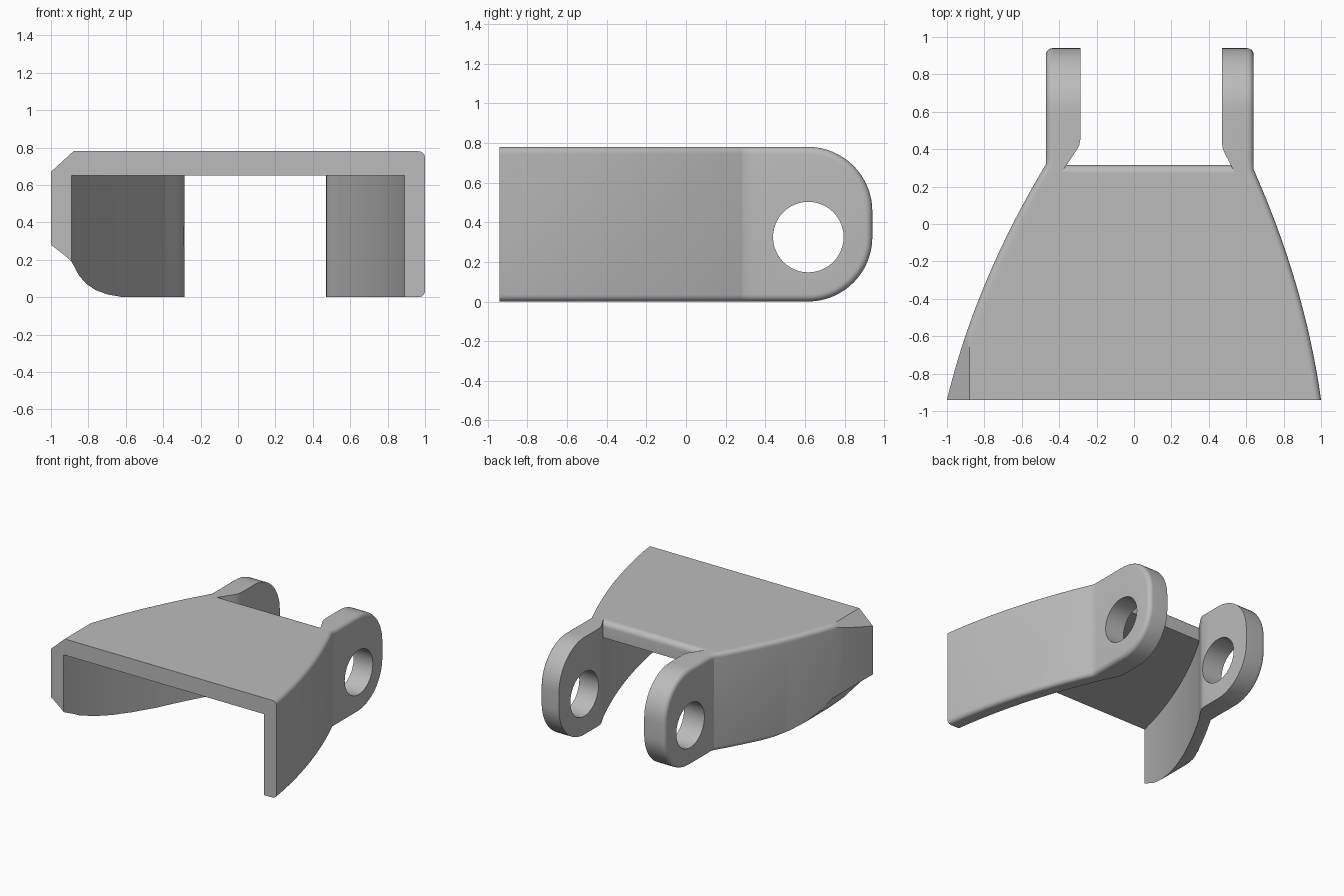
import bpy, bmesh
from math import sin, cos, pi

if "Cube" in bpy.data.objects:
    bpy.data.objects.remove(bpy.data.objects["Cube"], do_unlink=True)

FRONT, BACK, TOP, THICK = -0.94, 0.94, 0.78, 0.11
ROUND = 0.325                    # radius of the lug ends

grey = bpy.data.materials.new("plain grey")
grey.use_nodes = True
grey.diffuse_color = (0.5, 0.5, 0.5, 1)
grey.node_tree.nodes["Principled BSDF"].inputs["Base Color"].default_value = (0.5, 0.5, 0.5, 1)


def finish(name, bm):
    bmesh.ops.recalc_face_normals(bm, faces=bm.faces)
    mesh = bpy.data.meshes.new(name)
    bm.to_mesh(mesh)
    bm.free()
    mesh.materials.append(grey)
    ob = bpy.data.objects.new(name, mesh)
    bpy.context.collection.objects.link(ob)
    return ob


def boolean(target, tool, operation):
    bpy.context.view_layer.objects.active = target
    mod = target.modifiers.new("cut", "BOOLEAN")
    mod.object, mod.operation, mod.solver = tool, operation, "EXACT"
    bpy.ops.object.modifier_apply(modifier=mod.name)
    bpy.data.objects.remove(tool, do_unlink=True)


def lerp_path(path, y):
    for (y0, x0), (y1, x1) in zip(path, path[1:]):
        if y <= y1:
            return x0 + (x1 - x0) * (y - y0) / (y1 - y0)
    return path[-1][1]


# Plan shape of a side: distance from the centre plane, curved then straight
def make_outer(a, b, kink):
    def outer(y):
        t = min(y, kink) - FRONT
        return 1 - a * t - b * t * t
    return outer


def make_inner(outer, start, path):
    full = [(start, outer(start) - THICK)] + path
    return lambda y: outer(y) - THICK if y <= start else lerp_path(full, y)


right_outer = make_outer(0.24, 0.143, 0.32)
right_inner = make_inner(right_outer, 0.28, [(0.39, 0.31), (0.42, 0.293), (0.45, 0.287)])
left_outer = make_outer(0.14, 0.124, 0.29)
left_inner = make_inner(left_outer, 0.29, [(0.38, 0.484), (0.41, 0.473), (0.44, 0.47)])


def side_wall(name, sign, outer, inner, kinks, fillet=0.035):
    # Side outline: straight edges, then quarter rounds at the back
    ys = [FRONT + (0.28 - FRONT) * i / 24 for i in range(25)] + kinks
    centre = BACK - ROUND
    outline = [(y, TOP, 0, 1) for y in sorted(ys)]
    for i in range(17):
        a = pi / 2 * i / 16
        outline.append((centre + ROUND * sin(a), TOP - ROUND + ROUND * cos(a), sin(a), cos(a)))
    n = len(outline)
    loop = [(y, TOP - z, ny, -nz) for y, z, ny, nz in outline] + outline[::-1]
    bm = bmesh.new()

    def ring(inset, depth, surface):
        verts = []
        for y, z, ny, nz in loop:
            yy = y - ny * inset
            verts.append(bm.verts.new((sign * (surface(yy) - depth), yy, z - nz * inset)))
        return verts

    rings = [ring(0, 0, inner)]
    for i in range(7):
        a = pi / 2 * i / 6
        rings.append(ring(fillet * (1 - cos(a)), fillet * (1 - sin(a)), outer))
    for r0, r1 in zip(rings, rings[1:]):
        for i in range(2 * n):
            j = (i + 1) % (2 * n)
            bm.faces.new((r0[i], r0[j], r1[j], r1[i]))
    for r in (rings[0], rings[-1]):
        for i in range(n - 1):
            bm.faces.new((r[i], r[i + 1], r[2 * n - 2 - i], r[2 * n - 1 - i]))
    return finish(name, bm)


def prism(name, points, place, start, end):
    bm = bmesh.new()
    ends = [[bm.verts.new(place(u, v, d)) for u, v in points] for d in (start, end)]
    for loop in ends:
        bm.faces.new(loop)
    for i in range(len(points)):
        j = (i + 1) % len(points)
        bm.faces.new((ends[0][i], ends[0][j], ends[1][j], ends[1][i]))
    return finish(name, bm)


# Top plate: side profile with a rounded rear edge, bounded by the two walls
def top_plate():
    edge, r = 0.315, 0.045
    profile_back = [(edge, 0.65)]
    for i in range(7):
        a = pi / 2 * i / 6
        profile_back.append((edge - r + r * cos(a), TOP - r + r * sin(a)))
    ys = [FRONT + (edge - r - FRONT) * i / 24 for i in range(24)]
    top = [(y, TOP) for y in ys] + profile_back[:0:-1]
    low = [(y, 0.65) for y, z in top]
    bm = bmesh.new()
    rows = []
    for (y, z), (_, zl) in zip(top, low):
        x0, x1 = -right_outer(y) + 0.06, left_outer(y) - 0.06
        rows.append([bm.verts.new(p) for p in ((x0, y, zl), (x1, y, zl), (x1, y, z), (x0, y, z))])
    for a, b in zip(rows, rows[1:]):
        for i in range(4):
            j = (i + 1) % 4
            bm.faces.new((a[i], a[j], b[j], b[i]))
    bm.faces.new(rows[0])
    bm.faces.new(rows[-1])
    return finish("top_plate", bm)


right_wall = side_wall("right_wall", -1, right_outer, right_inner,
                       [0.32, 0.36, 0.39, 0.42, 0.45, 0.53])
left_wall = side_wall("left_wall", 1, left_outer, left_inner,
                      [0.29, 0.335, 0.38, 0.41, 0.44, 0.53])

# Pin holes through the lugs
circle = [(0.617 + 0.178 * cos(2 * pi * i / 48), 0.325 + 0.178 * sin(2 * pi * i / 48))
          for i in range(48)]
for wall, start in ((right_wall, -0.8), (left_wall, 0.2)):
    pin = prism("pin_cutter", circle, lambda u, v, d: (d, u, v), start, start + 0.6)
    boolean(wall, pin, "DIFFERENCE")

# Join the walls and plate into one bracket
bracket = top_plate()
bracket.name = "bracket_body"
boolean(bracket, right_wall, "UNION")
boolean(bracket, left_wall, "UNION")

# Trim the right wall: upper chamfer and swept lower corner
upper = [(-0.88, 0.78), (-1.0, 0.67), (-1.2, 0.487), (-1.2, 0.9), (-0.749, 0.9)]
lower = [(-1.2, 0.435), (-1.0, 0.28), (-0.91, 0.21), (-0.89, 0.19), (-0.85, 0.115),
         (-0.81, 0.07), (-0.76, 0.037), (-0.7, 0.015), (-0.6, -0.003), (-0.6, -0.1), (-1.2, -0.1)]
for shape in (upper, lower):
    cutter = prism("corner_cutter", shape, lambda u, v, d: (u, d, v), -1.2, 0.6)
    boolean(bracket, cutter, "DIFFERENCE")

bpy.ops.object.select_all(action="DESELECT")
bracket.select_set(True)
bpy.context.view_layer.objects.active = bracket
bpy.ops.object.shade_smooth_by_angle(angle=pi / 6)
